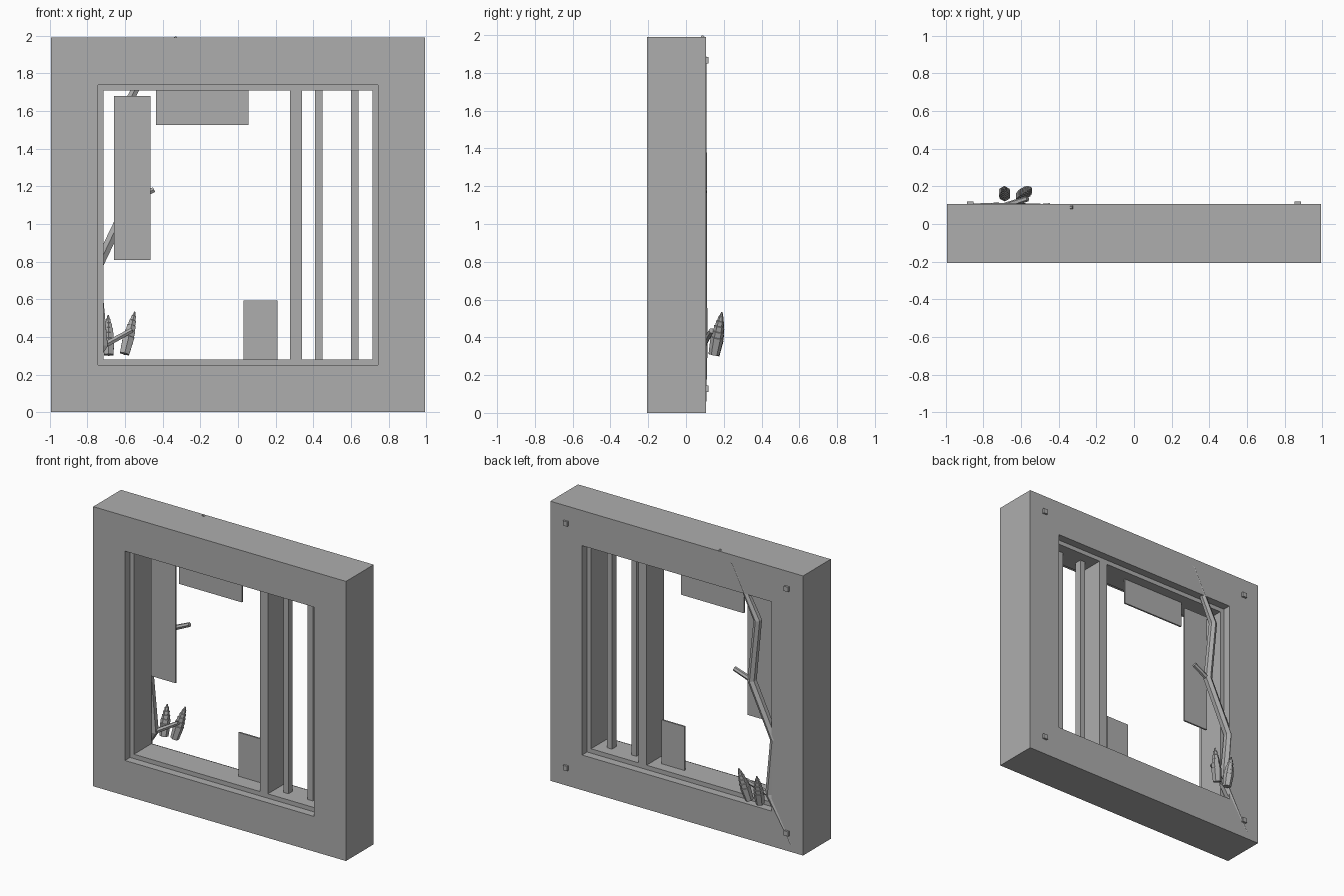
import bpy, bmesh
from mathutils import Vector

if "Cube" in bpy.data.objects:
    bpy.data.objects.remove(bpy.data.objects["Cube"])

grey = bpy.data.materials.new("plain grey")
grey.diffuse_color = (0.42, 0.42, 0.42, 1)
grey.use_nodes = True
grey.node_tree.nodes["Principled BSDF"].inputs["Base Color"].default_value = grey.diffuse_color


def finish(name, bm):
    bmesh.ops.recalc_face_normals(bm, faces=bm.faces)
    mesh = bpy.data.meshes.new(name)
    bm.to_mesh(mesh)
    bm.free()
    mesh.materials.append(grey)
    ob = bpy.data.objects.new(name, mesh)
    bpy.context.collection.objects.link(ob)
    return ob


def box(name, x, y, z):
    bm = bmesh.new()
    bmesh.ops.create_cube(bm, size=1)
    for v in bm.verts:
        v.co = [a + (c + 0.5) * (b - a) for c, (a, b) in zip(v.co, (x, y, z))]
    return finish(name, bm)


def ring(name, half_out, half_in, y0, y1, zc=0.995):
    """Square frame with a square opening."""
    bm = bmesh.new()
    corners = ((-1, -1), (1, -1), (1, 1), (-1, 1))
    loops = [[bm.verts.new((a * h, y, zc + b * h)) for a, b in corners]
             for h, y in ((half_out, y0), (half_out, y1), (half_in, y1), (half_in, y0))]
    for k in range(4):
        p, q = loops[k], loops[(k + 1) % 4]
        for i in range(4):
            j = (i + 1) % 4
            bm.faces.new((p[i], p[j], q[j], q[i]))
    return finish(name, bm)


def tube(name, points, radii, sides=6):
    """Faceted tube along a path with a radius at each point."""
    pts = [Vector(p) for p in points]
    bm = bmesh.new()
    loops = []
    for i, (p, r) in enumerate(zip(pts, radii)):
        t = (pts[min(i + 1, len(pts) - 1)] - pts[max(i - 1, 0)]).normalized()
        u = t.cross(Vector((0, 1, 0))).normalized()
        loop = bmesh.ops.create_circle(bm, segments=sides, radius=r)["verts"]
        w = u.cross(t)
        for v in loop:
            # a corner points to the back, giving the tube a ridge
            v.co = p + u * v.co.x + w * v.co.y
        loops.append(loop)
    for p, q in zip(loops, loops[1:]):
        for i in range(sides):
            j = (i + 1) % sides
            bm.faces.new((p[i], p[j], q[j], q[i]))
    bm.faces.new(loops[0])
    bm.faces.new(loops[-1])
    return finish(name, bm)


# Wall block and inner window frame
ring("wall_block", 0.995, 0.745, -0.207, 0.105)
ring("window_frame", 0.747, 0.714, -0.15, 0.048)

# Wide post and two thin bars
box("window_post", (0.277, 0.34), (-0.15, 0.048), (0.27, 1.72))
for i, x in enumerate((0.408, 0.6)):
    box(f"window_bar_{i + 1}", (x, x + 0.04), (-0.073, -0.025), (0.27, 1.72))

# Thin panels inside the opening
for name, x, z in (("tall_panel", (-0.66, -0.465), (0.81, 1.68)),
                   ("upper_panel", (-0.437, 0.057), (1.525, 1.715)),
                   ("lower_panel", (0.03, 0.21), (0.28, 0.593))):
    box(name, x, (-0.038, -0.026), z)

# Small pegs on the back corners
for sx in (-1, 1):
    for z in (0.128, 1.868):
        box("back_peg", (sx * 0.87 - 0.017, sx * 0.87 + 0.017), (0.1, 0.119), (z - 0.017, z + 0.017))

# Vine with its ends sunk into the wall
tube("vine", [(-0.9, 0.09, 0.05), (-0.72, 0.081, 0.357), (-0.755, 0.081, 0.754),
              (-0.577, 0.081, 1.126), (-0.622, 0.081, 1.567), (-0.44, 0.088, 1.925),
              (-0.325, 0.088, 1.992)],
     [0.017, 0.033, 0.03, 0.03, 0.028, 0.019, 0.009])
tube("upper_twig", [(-0.577, 0.081, 1.126), (-0.447, 0.095, 1.182)], [0.018, 0.016])
tube("lower_twig", [(-0.72, 0.085, 0.35), (-0.565, 0.135, 0.435)], [0.018, 0.015])

# Stepped pods hanging from the vine
STEPS = ((0, 0.029), (0.4, 0.035), (0.41, 0.031), (0.54, 0.032), (0.55, 0.027),
         (0.67, 0.027), (0.68, 0.022), (0.79, 0.021), (0.8, 0.016), (0.9, 0.014),
         (0.91, 0.01), (1, 0.004))
for i, (base, tip) in enumerate((((-0.687, 0.148, 0.305), (-0.69, 0.19, 0.515)),
                                 ((-0.603, 0.148, 0.31), (-0.548, 0.19, 0.533)))):
    a, b = Vector(base), Vector(tip)
    tube(f"pod_{i + 1}", [a.lerp(b, t) for t, r in STEPS], [r for t, r in STEPS])
